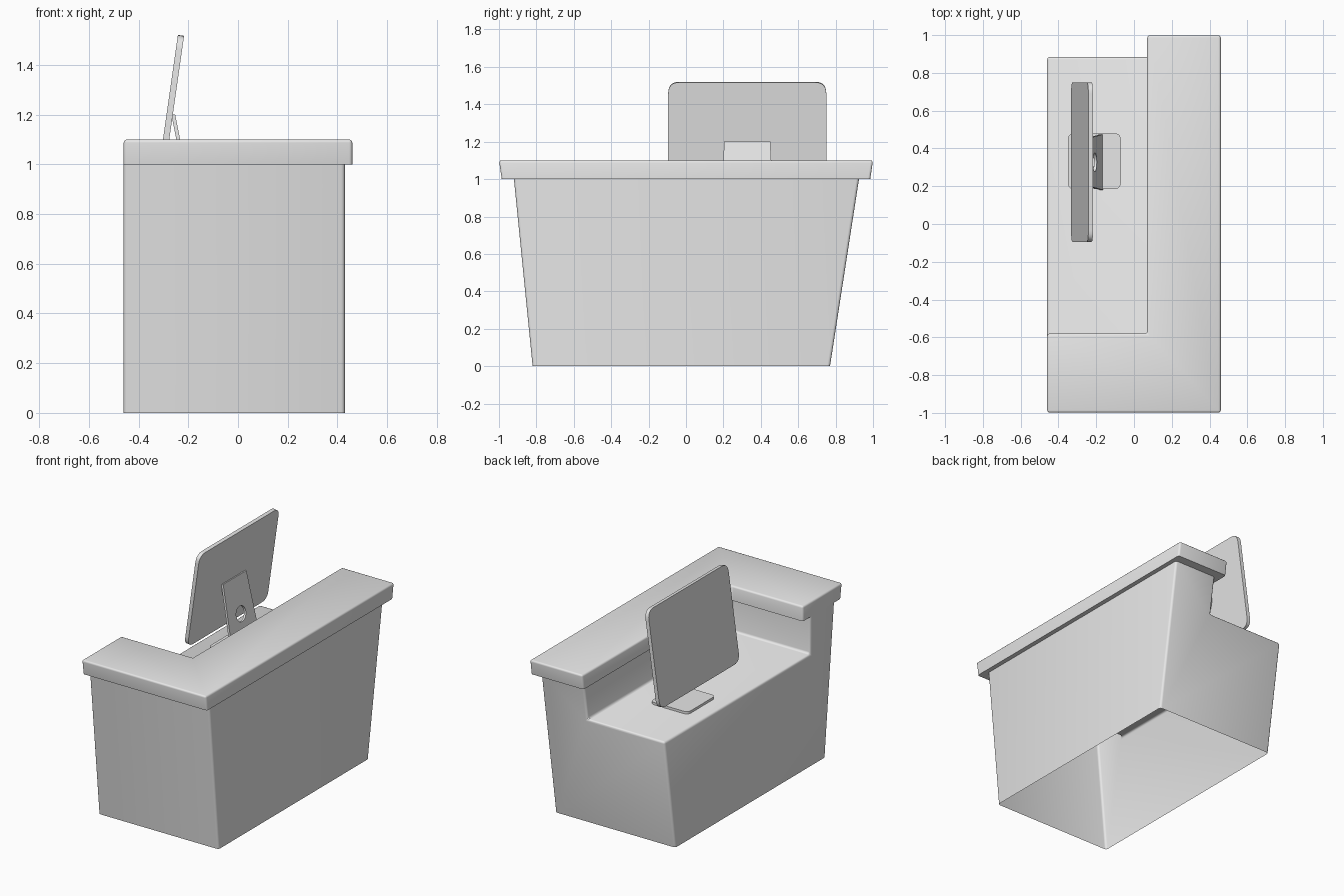
import bpy
import bmesh
import math
from mathutils import Matrix, Vector

cube = bpy.data.objects.get("Cube")
if cube:
    bpy.data.objects.remove(cube, do_unlink=True)

grey = bpy.data.materials.new("light_grey")
grey.use_nodes = True
grey.diffuse_color = (0.8, 0.8, 0.8, 1)
grey.node_tree.nodes["Principled BSDF"].inputs["Base Color"].default_value = (0.8, 0.8, 0.8, 1)


def activate(obj):
    bpy.ops.object.select_all(action='DESELECT')
    obj.select_set(True)
    bpy.context.view_layer.objects.active = obj


def solid(name, polygons, bevel, keep_sharp):
    """Mesh from wall outlines, with rounded edges except those keep_sharp picks."""
    bm = bmesh.new()
    for points in polygons:
        bm.faces.new([bm.verts.new(p) for p in points])
    bmesh.ops.remove_doubles(bm, verts=bm.verts[:], dist=0.0005)
    bmesh.ops.recalc_face_normals(bm, faces=bm.faces[:])
    edges = [e for e in bm.edges if not e.is_boundary
             and e.calc_face_angle(0) > 0.5 and not keep_sharp(e)]
    bmesh.ops.bevel(bm, geom=edges, offset=bevel, segments=3, profile=0.5,
                    affect='EDGES', clamp_overlap=True)
    mesh = bpy.data.meshes.new(name)
    bm.to_mesh(mesh)
    bm.free()
    mesh.materials.append(grey)
    obj = bpy.data.objects.new(name, mesh)
    bpy.context.collection.objects.link(obj)
    activate(obj)
    bpy.ops.object.shade_smooth_by_angle(angle=math.radians(35))
    return obj


def rounded(corners, radius, steps=6):
    """Round the corners of a convex outline."""
    points = []
    count = len(corners)
    for i, c in enumerate(corners):
        c = Vector(c)
        a = c + (Vector(corners[i - 1]) - c).normalized() * radius
        b = c + (Vector(corners[(i + 1) % count]) - c).normalized() * radius
        for k in range(steps + 1):
            t = k / steps
            points.append(a * (1 - t) ** 2 + c * 2 * t * (1 - t) + b * t * t)
    return points


def circle(center, radius, count=24):
    turn = 2 * math.pi / count
    return [Vector((center[0] + radius * math.cos(i * turn),
                    center[1] + radius * math.sin(i * turn))) for i in range(count)]


def plate(name, loops, thickness, origin, x_axis, y_axis):
    """Flat sheet from outlines (inner ones are holes) laid in a given plane."""
    curve = bpy.data.curves.new(name, 'CURVE')
    curve.dimensions = '2D'
    curve.fill_mode = 'BOTH'
    curve.extrude = thickness / 2
    for loop in loops:
        spline = curve.splines.new('POLY')
        spline.points.add(len(loop) - 1)
        for point, p in zip(spline.points, loop):
            point.co = (p.x, p.y, 0, 1)
        spline.use_cyclic_u = True
    curve.materials.append(grey)
    obj = bpy.data.objects.new(name, curve)
    bpy.context.collection.objects.link(obj)
    x, y = Vector(x_axis).normalized(), Vector(y_axis).normalized()
    basis = Matrix((x, y, x.cross(y))).transposed().to_4x4()
    obj.matrix_world = Matrix.Translation(origin) @ basis
    activate(obj)
    bpy.ops.object.convert(target='MESH')
    bpy.ops.object.shade_smooth_by_angle(angle=math.radians(35))
    return obj


# Counter body: flared ends, stepped down to a desk, open underneath
XL, XI, XR, YI, DESK = -0.46, 0.11, 0.43, -0.66, 0.75


def front(x, z):
    return (x, -0.82 - 0.10 * z, z)


def back(x, z):
    return (x, 0.77 + 0.155 * z, z)


desk_corner, wall_top = (XI, YI, DESK), (XI, YI, 1)
desk_end, wall_end = (XL, YI, DESK), (XL, YI, 1)
solid("counter_body", [
    [front(XR, 0), back(XR, 0), back(XR, 1), front(XR, 1)],
    [front(XL, 0), front(XR, 0), front(XR, 1), front(XL, 1)],
    [front(XL, 0), front(XL, 1), wall_end, desk_end, back(XL, DESK), back(XL, 0)],
    [back(XL, 0), back(XL, DESK), back(XI, DESK), back(XI, 1), back(XR, 1), back(XR, 0)],
    [desk_end, desk_corner, back(XI, DESK), back(XL, DESK)],
    [desk_end, desk_corner, wall_top, wall_end],
    [desk_corner, back(XI, DESK), back(XI, 1), wall_top],
], 0.015, lambda e: False)


# L-shaped ledge on top
def ledge_loop(z, end):
    plan = [(-0.46, -end), (0.46, -end), (0.46, end), (0.07, end), (0.07, -0.58), (-0.46, -0.58)]
    return [(x, y, z) for x, y in plan]


low, high = ledge_loop(1.0, 0.985), ledge_loop(1.1, 1.0)
sides = [[low[i - 1], low[i], high[i], high[i - 1]] for i in range(len(low))]
solid("counter_ledge", sides + [low, high], 0.013,
      lambda e: all(v.co.z < 1.01 for v in e.verts))

# Monitor panel, leaning back
SIDE = (0, 1, 0)
w, h = 0.4225, 0.322
plate("monitor_panel", [rounded([(-w, -h), (w, -h), (w, h), (-w, h)], 0.06)],
      0.025, (-0.275, 0.3275, 1.2), SIDE, (0.143, 0, 1))

# Stand foot, neck with cable hole, and the tab joining neck to panel
w, h = 0.14, 0.1475
plate("stand_foot", [rounded([(-w, -h), (w, -h), (w, h), (-w, h)], 0.035)],
      0.016, (-0.21, 0.3325, DESK + 0.008), (1, 0, 0), SIDE)
neck = [Vector(p) for p in ((-0.147, 0), (0.147, 0), (0.123, 0.45), (-0.123, 0.45))]
plate("stand_neck", [neck, circle((0, 0.215), 0.05)],
      0.015, (-0.172, 0.3275, DESK + 0.008), SIDE, (-0.2, 0, 1))
tab = [Vector(p) for p in ((-0.012, -0.123), (0.012, -0.123), (0.012, 0.123), (-0.012, 0.123))]
plate("stand_tab", [tab], 0.014, (-0.265, 0.3275, 1.193), (1, 0, 0), SIDE)
